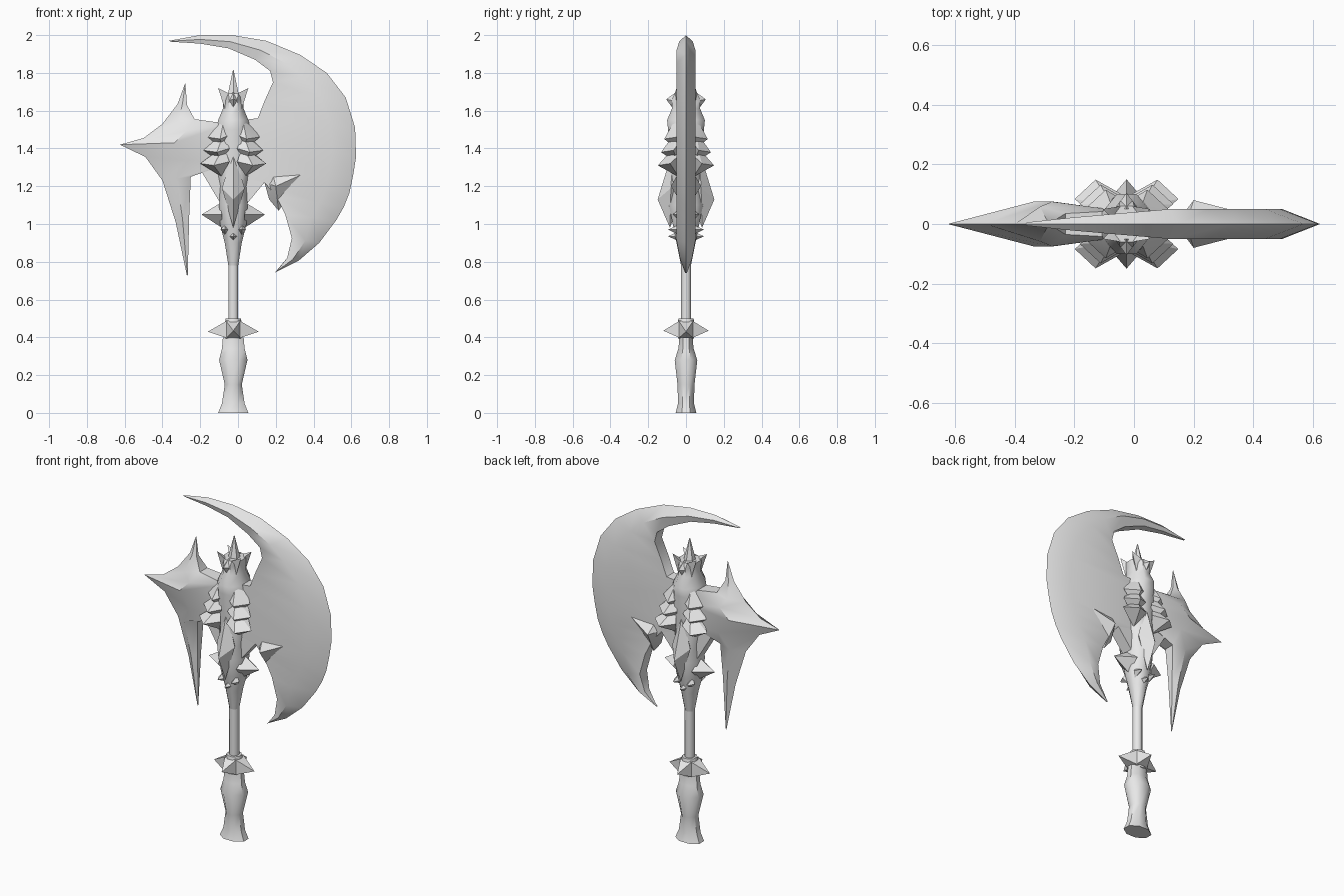
import bpy
import bmesh
import math

cube = bpy.data.objects.get("Cube")
if cube:
    bpy.data.objects.remove(cube, do_unlink=True)

AXIS = -0.025          # the shaft stands slightly off centre
SIGNS = (-1, 1)
QUADRANTS = [(a, b) for a in SIGNS for b in SIGNS]

steel = bpy.data.materials.new("plain_grey")
steel.use_nodes = True
grey = (0.8, 0.8, 0.8, 1)
steel.diffuse_color = grey
steel.node_tree.nodes["Principled BSDF"].inputs["Base Color"].default_value = grey


def finish(name, bm, angle=35):
    """Turn a bmesh into a shaded object."""
    bmesh.ops.recalc_face_normals(bm, faces=bm.faces)
    mesh = bpy.data.meshes.new(name)
    bm.to_mesh(mesh)
    bm.free()
    mesh.materials.append(steel)
    obj = bpy.data.objects.new(name, mesh)
    bpy.context.collection.objects.link(obj)
    bpy.ops.object.select_all(action='DESELECT')
    obj.select_set(True)
    bpy.context.view_layer.objects.active = obj
    bpy.ops.object.shade_smooth_by_angle(angle=math.radians(angle))
    return obj


def skin(name, sections, angle=35):
    """Bridge equally long closed sections and cap both ends."""
    bm = bmesh.new()
    rings = [[bm.verts.new(p) for p in section] for section in sections]
    count = len(rings[0])
    for low, high in zip(rings, rings[1:]):
        for i in range(count):
            j = (i + 1) % count
            bm.faces.new((low[i], low[j], high[j], high[i]))
    bm.faces.new(rings[0])
    bm.faces.new(rings[-1])
    return finish(name, bm, angle)


def turned(name, profile, sides=8):
    """Stack of oval rings given as height, half width, half depth."""
    sections = []
    for z, rx, ry in profile:
        ring = []
        for i in range(sides):
            a = math.tau * (i + 0.5) / sides
            k = 1 / math.cos(math.pi / sides)
            ring.append((AXIS + rx * k * math.cos(a), ry * k * math.sin(a), z))
        sections.append(ring)
    return skin(name, sections, 50)


def blade(name, stations, bevel, thick, back, full_width):
    """Blade from pairs of cutting edge and back edge points."""
    sections = []
    for ox, oz, ix, iz in stations:
        width = math.hypot(ix - ox, iz - oz)
        f = min(bevel, width / 2) / width
        t = thick * min(1, width / full_width)
        mx, mz = ox + (ix - ox) * f, oz + (iz - oz) * f
        sections.append([(ox, 0, oz), (mx, t, mz), (ix, t * back, iz),
                         (ix, -t * back, iz), (mx, -t, mz)])
    return skin(name, sections, 40)


def hulls(name, groups, angle=25):
    """Faceted solids, each the hull of a few points about the shaft axis."""
    bm = bmesh.new()
    for points in groups:
        verts = [bm.verts.new((AXIS + x, y, z)) for x, y, z in points]
        result = bmesh.ops.convex_hull(bm, input=verts)
        loose = [v for v in result["geom_interior"]
                 if isinstance(v, bmesh.types.BMVert)]
        bmesh.ops.delete(bm, geom=loose, context='VERTS')
    return finish(name, bm, angle)


# Large crescent blade
blade("crescent_blade", [
    (-.365, 1.97, -.355, 1.965), (-.2, 2, -.2, 1.955), (-.03, 2, -.05, 1.93),
    (.15, 1.97, .09, 1.87), (.33, 1.895, .17, 1.81), (.47, 1.8, .185, 1.75),
    (.57, 1.67, .14, 1.65), (.62, 1.51, .105, 1.56), (.625, 1.355, 0, 1.5),
    (.61, 1.26, 0, 1.25), (.59, 1.165, .14, 1.22), (.56, 1.09, .2, 1.15),
    (.52, 1.02, .25, 1.05), (.43, .9, .285, .925), (.32, .805, .26, .82),
    (.19, .74, .2, .745)], bevel=.13, thick=.05, back=.7, full_width=.1)

# Raised barb on the back of the crescent
hulls("blade_barb", [[(.19, 0, 1.13), (.165, 0, 1.22), (.225, s * .08, 1.2),
                      (.24, 0, 1.07), (.38, s * .04, 1.27),
                      (.2, 0, 1.3)] for s in SIGNS])

# Small three-pointed rear blade
blade("rear_blade", [
    (-.28, 1.745, -.278, 1.74), (-.32, 1.635, -.27, 1.63),
    (-.4, 1.53, -.23, 1.555), (-.5, 1.455, -.05, 1.53),
    (-.625, 1.42, -.05, 1.44), (-.49, 1.355, -.05, 1.32),
    (-.4, 1.23, -.25, 1.25), (-.33, 1.01, -.258, 1.05),
    (-.27, .725, -.266, .73)], bevel=.33, thick=.075, back=.6, full_width=.22)

# Web that joins the blades to the body
hulls("blade_web", [[(x, s * .035, z) for s in SIGNS for x, z in
                     ((-.17, 1.28), (-.05, 1.08), (.05, 1.08), (.165, 1.22),
                      (.13, 1.56), (-.13, 1.53))]])

# Grip, shaft and head core
turned("grip", [(0, .08, .055), (.05, .06, .042), (.15, .045, .045),
                (.28, .075, .06), (.34, .06, .04), (.4, .055, .035)])
turned("shaft", [(.38, .026, .026), (.82, .026, .026)])
turned("head_core", [(.78, .026, .026), (.9, .045, .05), (1, .07, .07),
                     (1.1, .075, .09), (1.2, .07, .08), (1.35, .1, .08),
                     (1.5, .09, .095), (1.55, .08, .1), (1.61, .055, .075),
                     (1.66, .055, .075), (1.69, .06, .06)])

# Guard with four spikes
turned("guard_ring", [(.39, .04, .04), (.45, .05, .05), (.5, .04, .04)])
guard = []
for s in SIGNS:
    base = [(w, h) for w in (-.04, .04) for h in (.395, .49)]
    guard.append([(s * .135, 0, .43)] + [(s * .03, w, h) for w, h in base])
    guard.append([(0, s * .12, .435)] + [(w, s * .03, h) for w, h in base])
hulls("guard_spikes", guard)

# Pointed side spikes and small studs on the lower head
hulls("side_spikes", [[(s * .168, 0, 1.05), (s * .07, 0, 1.11),
                       (s * .06, 0, .98), (s * .06, .07, 1.05),
                       (s * .06, -.07, 1.05)] for s in SIGNS])
studs = []
for s in SIGNS:
    for x, z in ((0, .935), (-.045, .97), (.045, .97)):
        studs.append([(x, s * .095, z), (x, s * .03, z - .03),
                      (x, s * .03, z + .03), (x - .022, s * .05, z),
                      (x + .022, s * .05, z)])
hulls("studs", studs)

# Long diamond plates on front and back
hulls("diamond_plates", [[(0, s * .07, 1.39), (0, s * .15, 1.13),
                          (0, s * .085, .98), (.06, s * .08, 1.19),
                          (-.06, s * .08, 1.19), (0, 0, 1.2)] for s in SIGNS])

# Layered scale armour on the four corners, each layer flaring lower
scales = []
for sx, sy in QUADRANTS:
    for layer in range(3):
        z = 1.45 - layer * .07
        out = layer * .017
        scales.append([(sx * .05, sy * .06, z + .1),
                       (sx * (.07 + out), sy * (.115 + out), z),
                       (sx * (.14 + out), sy * (.05 + out), z + .01),
                       (sx * .02, sy * (.085 + out / 2), z + .02),
                       (sx * .1, sy * .02, z + .07),
                       (sx * .06, sy * .04, z - .06)])
hulls("corner_scales", scales)

# Crown with corner points, beaks and a top spike
crown = [[(sx * .08, sy * .05, 1.72), (sx * .05, sy * .02, 1.69),
          (sx * .02, sy * .06, 1.69), (sx * .045, sy * .045, 1.61),
          (sx * .02, sy * .02, 1.66)] for sx, sy in QUADRANTS]
crown += [[(0, s * .105, 1.66), (-.04, s * .05, 1.65), (.04, s * .05, 1.65),
           (0, s * .05, 1.7), (0, s * .06, 1.6)] for s in SIGNS]
hulls("crown", crown)
turned("top_spike", [(1.66, .035, .035), (1.71, .024, .024),
                     (1.815, .002, .002)], sides=6)
